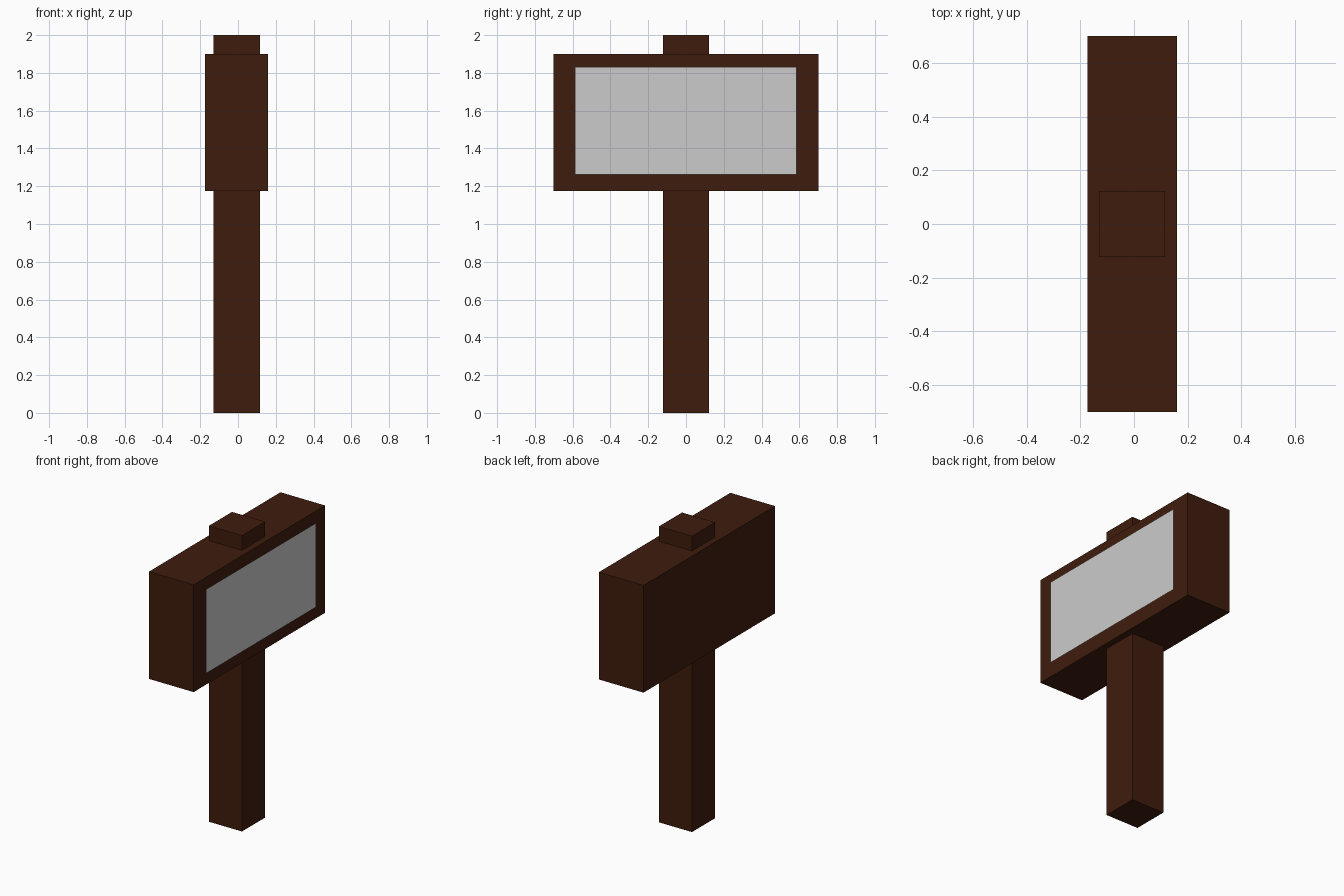
import bpy

if "Cube" in bpy.data.objects:
    bpy.data.objects.remove(bpy.data.objects["Cube"])

wood = bpy.data.materials.new("dark_wood")
wood.diffuse_color = (0.05, 0.012, 0.004, 1)
wood.use_nodes = True
wood.node_tree.nodes["Principled BSDF"].inputs["Base Color"].default_value = wood.diffuse_color


def box(name, lo, hi):
    """Axis-aligned box between two corners."""
    bpy.ops.mesh.primitive_cube_add(size=1, location=[(a + b) / 2 for a, b in zip(lo, hi)])
    ob = bpy.context.object
    ob.name = name
    ob.scale = [b - a for a, b in zip(lo, hi)]
    bpy.ops.object.transform_apply(location=False, rotation=False, scale=True)
    ob.data.materials.append(wood)
    return ob


# Square post running up through the board
box("post", (-0.131, -0.123, 0), (0.116, 0.123, 2))

# Thick sign board
box("sign_board", (-0.174, -0.702, 1.175), (0.16, 0.702, 1.90))

# Blank sheet just in front of the board, facing +x
y0, y1, z0, z1, x = -0.588, 0.585, 1.262, 1.83, 0.174
mesh = bpy.data.meshes.new("sign_face")
mesh.from_pydata([(x, y0, z0), (x, y1, z0), (x, y1, z1), (x, y0, z1)], [], [(0, 1, 2, 3)])
bpy.context.collection.objects.link(bpy.data.objects.new("sign_face", mesh))
